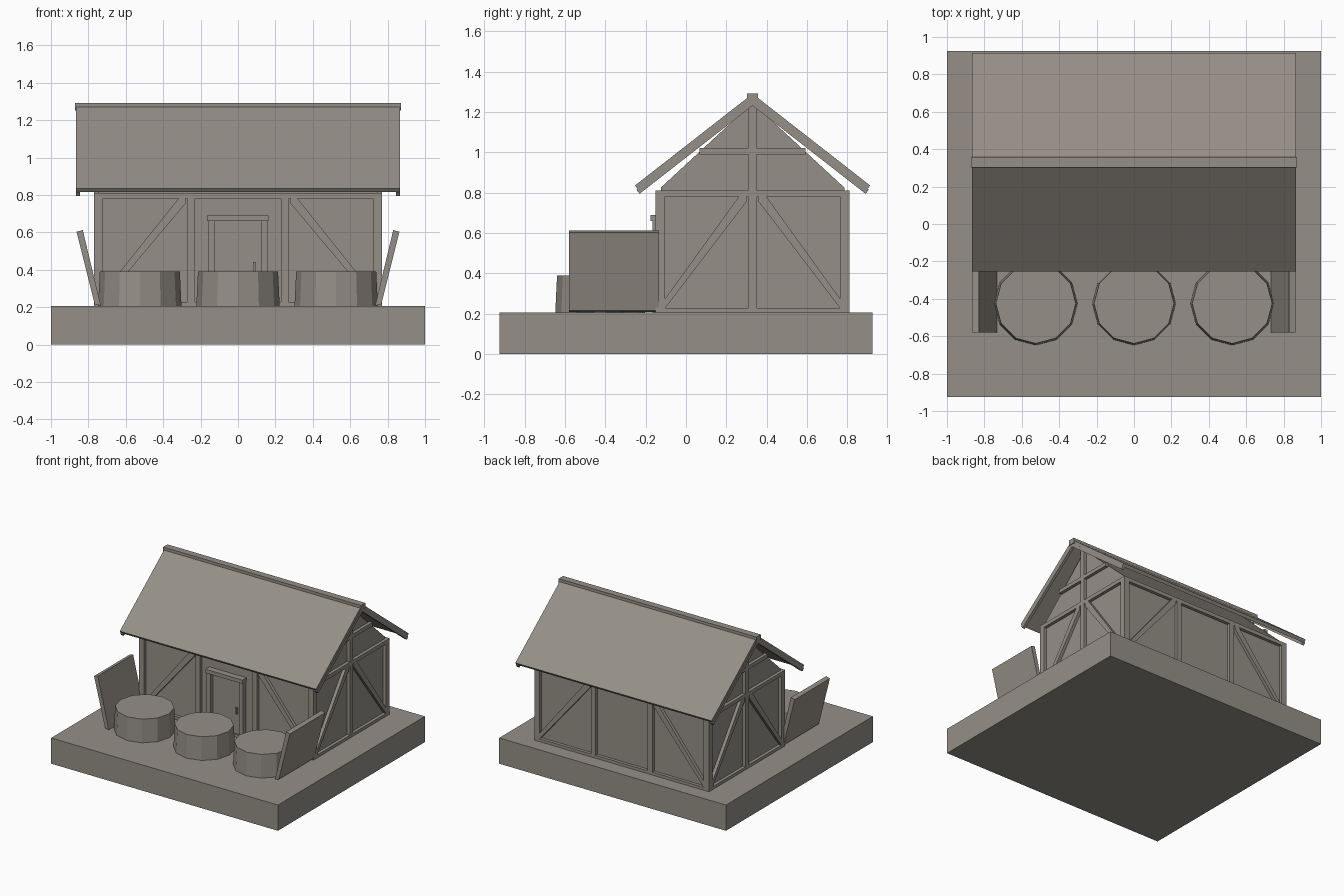
import bpy, bmesh, math
from mathutils import Vector

if "Cube" in bpy.data.objects:
    bpy.data.objects.remove(bpy.data.objects["Cube"], do_unlink=True)

mat = bpy.data.materials.new("warm_grey")
COLOUR = (0.30, 0.275, 0.24, 1)
mat.diffuse_color = COLOUR
mat.use_nodes = True
mat.node_tree.nodes["Principled BSDF"].inputs["Base Color"].default_value = COLOUR

GROUND, EAVE, FRONT, BACK, SIDE = 0.205, 0.81, -0.15, 0.81, 0.77
MID = (FRONT + BACK) / 2
T = 0.025  # timber depth


def finish(name, bm):
    bmesh.ops.recalc_face_normals(bm, faces=bm.faces)
    me = bpy.data.meshes.new(name)
    bm.to_mesh(me)
    bm.free()
    me.materials.append(mat)
    ob = bpy.data.objects.new(name, me)
    bpy.context.collection.objects.link(ob)
    return ob


def prism(name, points, along):
    """Closed outline of 3D points, extruded by a vector."""
    bm = bmesh.new()
    face = bm.faces.new([bm.verts.new(p) for p in points])
    ext = bmesh.ops.extrude_face_region(bm, geom=[face])["geom"]
    bmesh.ops.translate(bm, vec=along, verts=[v for v in ext if isinstance(v, bmesh.types.BMVert)])
    return finish(name, bm)


def box(name, x, y, z):
    pts = [(x[0], y[0], z[0]), (x[1], y[0], z[0]), (x[1], y[1], z[0]), (x[0], y[1], z[0])]
    return prism(name, pts, (0, 0, z[1] - z[0]))


def wall_frame(name, place, along, half, post):
    """Timber frame on a flat wall; place maps (u, z) to the wall plane."""
    def piece(label, pts):
        prism(f"{name}_{label}", [place(u, z) for u, z in pts], along)

    def bar(label, u0, u1, z0, z1):
        piece(label, [(u0, z0), (u1, z0), (u1, z1), (u0, z1)])

    bar("sill", -half, half, GROUND, 0.228)
    bar("top_rail", -half, half, 0.78, EAVE)
    bar("left_post", -half, -half + 0.047, GROUND, EAVE)
    bar("right_post", half - 0.047, half, GROUND, EAVE)
    for p in {-post, post}:
        bar("inner_post", p - 0.021, p + 0.021, GROUND, EAVE)
    # braces rise from the outer foot to the inner head
    for s in (-1, 1):
        a, b = half - 0.047, post + 0.03
        piece("brace", [(s * a, 0.228), (s * b, 0.755), (s * b, 0.785),
                        (s * (b + 0.035), 0.785), (s * a, 0.275)])


# Base and walls
box("base", (-1, 1), (-0.925, 0.925), (0, GROUND))
profile = [(FRONT + T, GROUND), (BACK - T, GROUND), (BACK - T, EAVE + 0.015),
           (MID, 1.245), (FRONT + T, EAVE + 0.015)]
prism("house_walls", [(-SIDE + T, y, z) for y, z in profile], (2 * (SIDE - T), 0, 0))

wall_frame("front_frame", lambda u, z: (u, FRONT, z), (0, T + 0.005, 0), SIDE, 0.25)
wall_frame("back_frame", lambda u, z: (u, BACK, z), (0, -T - 0.005, 0), SIDE, 0.25)
half_depth = (BACK - FRONT) / 2
for side, s in (("left", 1), ("right", -1)):
    wall_frame(side + "_frame", lambda u, z: (s * SIDE, MID + u, z),
               (-s * (T + 0.005), 0, 0), half_depth, 0)
    xs = sorted((s * SIDE, s * (SIDE - T - 0.005)))
    box(side + "_king_post", xs, (MID - 0.02, MID + 0.02), (EAVE, 1.24))
    box(side + "_collar_beam", xs, (MID - 0.263, MID + 0.263), (0.99, 1.02))

# Roof slabs, barge boards and ridge
for label, d in (("front", -1), ("back", 1)):
    def slope(x, top, thick, run):
        head, foot = Vector((x, MID, top)), Vector((x, MID + d * run, top - run * 0.78))
        n = Vector((0, -d * 0.615, -0.788)) * thick
        return [head, foot, foot + n, head + Vector((0, 0, -thick * 1.27))]

    prism(label + "_roof", slope(-0.865, 1.29, 0.026, 0.583), (1.73, 0, 0))
    for x in (-0.867, 0.845):
        prism(label + "_barge_board", slope(x, 1.264, 0.026, 0.576), (0.022, 0, 0))
box("ridge_beam", (-0.872, 0.872), (MID - 0.027, MID + 0.027), (1.25, 1.292))

# Door
box("door_leaf", (-0.125, 0.125), (-0.138, -0.11), (GROUND, 0.66))
for x in (-0.16, 0.125):
    box("door_jamb", (x, x + 0.035), (-0.165, -0.11), (GROUND, 0.66))
box("door_header", (-0.166, 0.162), (-0.175, -0.11), (0.66, 0.69))
box("door_handle", (0.08, 0.096), (-0.153, -0.13), (0.39, 0.44))

# Round tubs and leaning boards in the yard
for x in (-0.525, 0, 0.525):
    bm = bmesh.new()
    bmesh.ops.create_cone(bm, cap_ends=True, segments=12, radius1=0.223, radius2=0.214, depth=0.185)
    bmesh.ops.translate(bm, vec=(x, -0.425, GROUND + 0.0925), verts=bm.verts)
    finish("tub", bm)
for s in (-1, 1):
    lean = [(0.733, 0.208), (0.766, 0.215), (0.863, 0.603), (0.83, 0.612)]
    prism("leaning_board", [(s * x, -0.58, z) for x, z in lean], (0, 0.445, 0))
